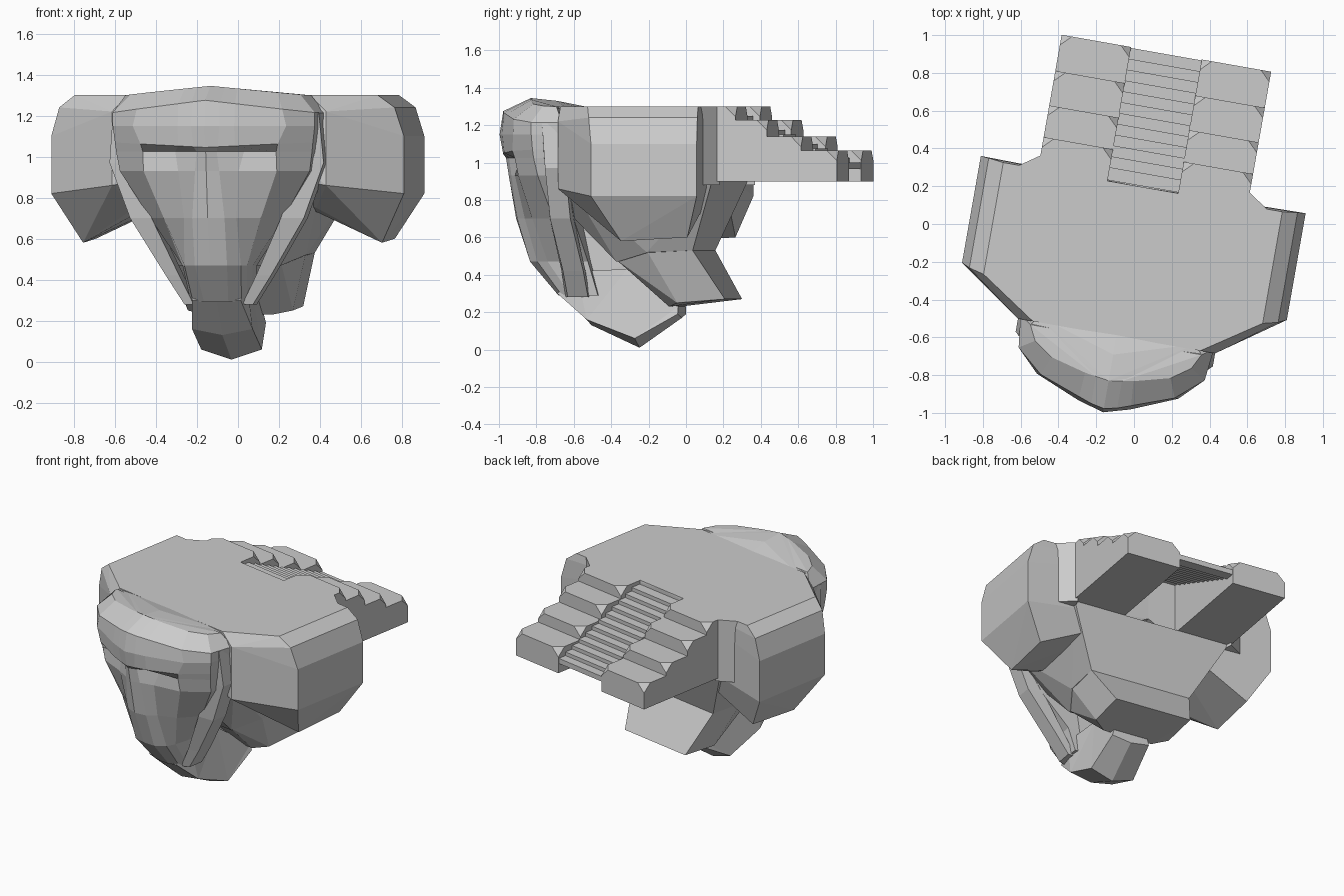
import bpy, bmesh, math
from mathutils import Matrix

if "Cube" in bpy.data.objects:
    bpy.data.objects.remove(bpy.data.objects["Cube"])

# The whole model is symmetric about a plane turned 10 degrees from the y axis
TURN = Matrix.Rotation(math.radians(-10), 4, 'Z') @ Matrix.Translation((0.012, 0, 0))


def finish(name, bm):
    bmesh.ops.recalc_face_normals(bm, faces=bm.faces)
    bm.transform(TURN)
    mesh = bpy.data.meshes.new(name)
    bm.to_mesh(mesh)
    bm.free()
    obj = bpy.data.objects.new(name, mesh)
    bpy.context.collection.objects.link(obj)
    return obj


def mirrored(points):
    return list(points) + [(-x, y, z) for x, y, z in points]


def hull(name, points):
    bm = bmesh.new()
    for p in points:
        bm.verts.new(p)
    bmesh.ops.remove_doubles(bm, verts=bm.verts, dist=1e-4)
    bmesh.ops.convex_hull(bm, input=bm.verts)
    loose = [v for v in bm.verts if not v.link_faces]
    bmesh.ops.delete(bm, geom=loose, context='VERTS')
    bmesh.ops.dissolve_limit(bm, angle_limit=0.01, verts=bm.verts, edges=bm.edges)
    return finish(name, bm)


def hull_pair(name, points):
    hull(name + "_right", points)
    hull(name + "_left", [(-x, y, z) for x, y, z in points])


def loft(name, rings):
    bm = bmesh.new()
    rows = [[bm.verts.new(p) for p in r] for r in rings]
    n = len(rows[0])
    for a, b in zip(rows, rows[1:]):
        for i in range(n):
            j = (i + 1) % n
            bm.faces.new((a[i], a[j], b[j], b[i]))
    caps = [bm.faces.new(rows[0]), bm.faces.new(rows[-1])]
    bmesh.ops.triangulate(bm, faces=caps)
    return finish(name, bm)


# Head: stacked horizontal rings (height, slope outward, half outline from nose to back)
HEAD = [
    (1.345, -.10, [(0, -.84), (.07, -.83), (.13, -.82), (.32, -.77), (.42, -.70), (.46, -.62)]),
    (1.275, -.12, [(0, -.99), (.07, -.975), (.14, -.95), (.36, -.87), (.50, -.75), (.52, -.58)]),
    (1.15, 0, [(0, -1.01), (.07, -.99), (.14, -.97), (.38, -.87), (.50, -.75), (.52, -.55)]),
    (1.045, .05, [(0, -.99), (.06, -.98), (.14, -.96), (.34, -.88), (.49, -.745), (.51, -.55)]),
    (1.025, 0, [(0, -.975), (.05, -.95), (.17, -.865), (.33, -.87), (.485, -.74), (.50, -.55)]),
    (.93, 0, [(0, -.96), (.06, -.935), (.15, -.90), (.33, -.85), (.47, -.72), (.47, -.55)]),
    (.70, 0, [(0, -.92), (.08, -.90), (.13, -.85), (.24, -.79), (.33, -.66), (.33, -.55)]),
    (.47, 0, [(0, -.84), (.08, -.83), (.14, -.78), (.16, -.72), (.17, -.62), (.17, -.50)]),
    (.29, 0, [(0, -.685), (.06, -.68), (.12, -.65), (.14, -.60), (.15, -.55), (.15, -.45)]),
]
rings = []
for z, k, half in HEAD:
    pts = [(x, y, z + k * x) for x, y in half]
    rings.append([(-x, y, h) for x, y, h in reversed(pts[1:])] + pts)
loft("head", rings)

# Crown cap: low ridge sloping back to the deck
hull("crown", mirrored([(0, -.84, 1.345), (0, -.70, 1.33), (.32, -.75, 1.31), (.46, -.62, 1.29),
                        (.42, -.57, 1.29), (0, -.56, 1.29)]))

# Chin: keeled beam that swings back below the head (y, z, side lift, half width)
CHIN = [(-.675, .30, 0, .12), (-.51, .13, .03, .15), (-.25, .01, .05, .15), (-.02, .17, .02, .13),
        (-.02, .23, 0, .12), (-.30, .43, 0, .10), (-.57, .42, 0, .13)]
loft("chin", [[(s * w, y, z + lift * abs(s)) for y, z, lift, w in CHIN] for s in (-1, 0, 1)])

# Throat: recessed core that joins head, chin and neck
hull("throat", mirrored([(.09, -.62, .72), (.09, -.58, .35), (.08, -.25, .33), (.08, -.1, .25), (.09, -.2, .5)]))

# Cheek straps: bars from temple to chin (x, y, z, inner width)
STRAP = [(.49, -.64, 1.21, .08), (.51, -.62, .97, .10), (.41, -.61, .70, .09),
         (.24, -.57, .42, .05), (.15, -.56, .28, .03)]
for sx, side in ((1, "right"), (-1, "left")):
    loft("cheek_strap_" + side,
         [[(sx * (x + dx), y + dy, z) for dx, dy in ((-w, -.07), (.02, -.05), (.02, .06), (-w, .06))]
          for x, y, z, w in STRAP])

# Shoulders: the two bulging sides that carry the deck
hull_pair("shoulder", [
    (0, .2, 1.3), (.75, .2, 1.3), (.75, -.40, 1.3), (.45, -.60, 1.3), (0, -.60, 1.3),
    (.83, .21, 1.24), (.83, -.38, 1.24), (.873, .214, 1.1), (.873, -.36, 1.1),
    (.873, .214, .82), (.873, -.36, .82), (.53, -.60, 1.22), (.53, -.60, .86),
    (.74, .14, .60), (.74, -.22, .58), (.45, .12, .735), (.45, -.42, .75),
    (0, .2, .95), (0, -.55, .95)])

# Webs filling the corner between shoulder and stairway
hull_pair("corner_web", [(x, y, z) for x, y in ((.5, .1), (.55, .28), (.61, .22), (.68, .19)) for z in (.88, 1.3)])

# Neck and the flared heel below it
hull("neck", mirrored([
    (.55, .24, .9), (.50, -.55, .9), (.44, .12, .70), (.35, .10, .53),
    (.30, -.60, .75), (.26, -.33, .47), (.35, -.15, .52)]))
hull("heel", mirrored([
    (.35, .10, .53), (.35, -.15, .53), (.265, .26, .27), (.26, .0, .25),
    (.17, -.06, .23), (.26, -.33, .48)]))

# Stepped side walls of the stairway, each tier with clipped rear corners
X0, X1, CUT = .19, .563, .055
for i, (end, top) in enumerate([(.37, 1.3), (.54, 1.228), (.726, 1.14), (.92, 1.065)]):
    pts = [(x, y, z) for x in (X0, X1) for y in (.1, end) for z in (.9, top)
           if not (y == end and z == top)]
    for x, d in ((X0, CUT), (X1, -CUT)):
        pts += [(x, .1, top), (x + d, end, top), (x, end - CUT, top), (x, end, top - CUT)]
    hull_pair("stair_wall_tier_%d" % (i + 1), pts)

# Stair treads between the walls
STEPS = 12
depth = .70 / STEPS
for i in range(STEPS):
    y, z = .215 + i * depth, 1.275 - i * .025
    hull("stair_tread_%d" % (i + 1),
         [(x, yy, zz) for x in (-X0, X0) for yy in (y - .01, y + depth) for zz in (z - .035, z)])
